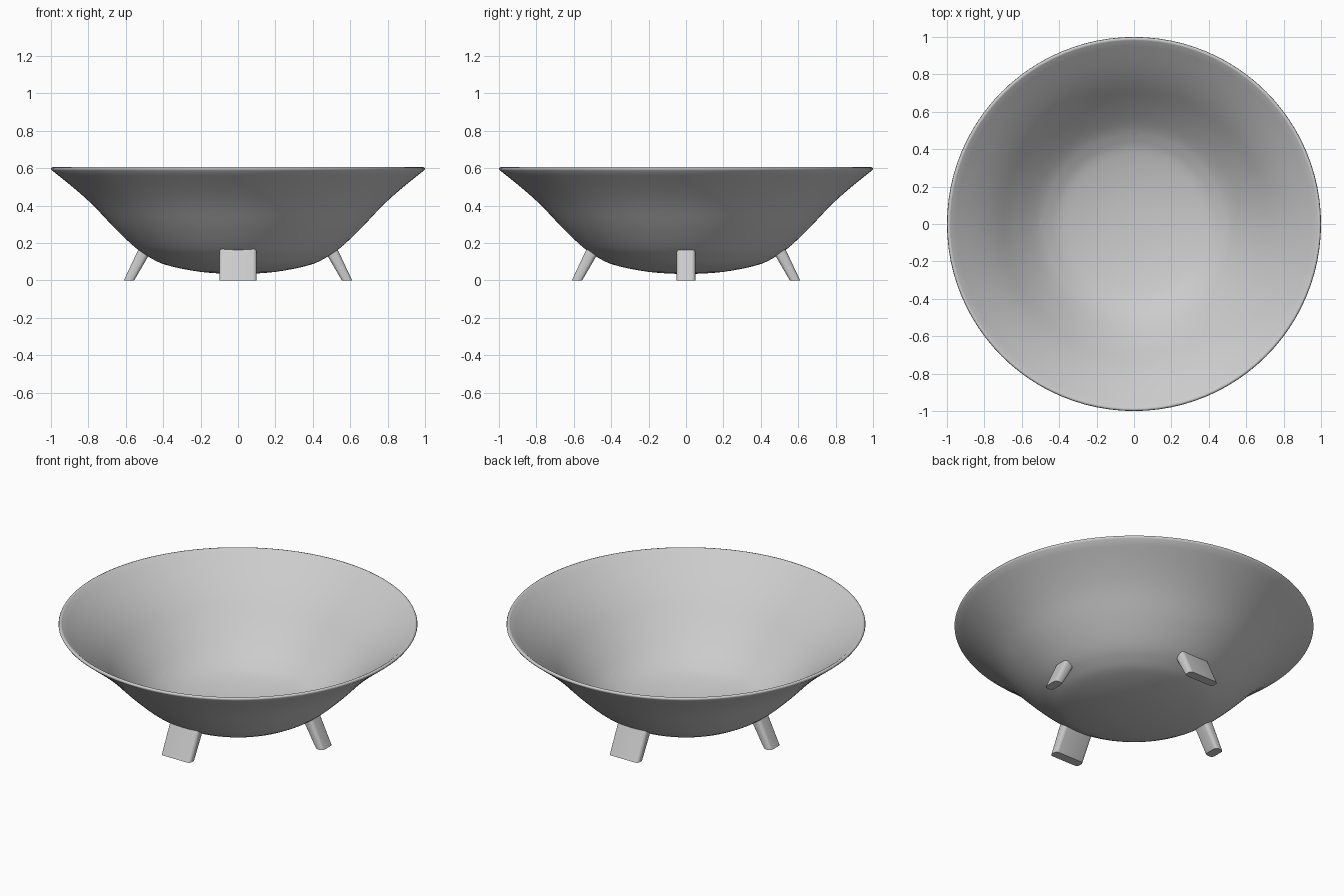
import bpy, bmesh, math
from mathutils import Vector

if "Cube" in bpy.data.objects:
    bpy.data.objects.remove(bpy.data.objects["Cube"])


def make_object(name, bm, angle):
    bmesh.ops.recalc_face_normals(bm, faces=bm.faces)
    mesh = bpy.data.meshes.new(name)
    bm.to_mesh(mesh)
    bm.free()
    obj = bpy.data.objects.new(name, mesh)
    bpy.context.collection.objects.link(obj)
    bpy.ops.object.select_all(action='DESELECT')
    obj.select_set(True)
    bpy.context.view_layer.objects.active = obj
    bpy.ops.object.shade_smooth_by_angle(angle=math.radians(angle))
    return obj


def smooth_curve(pts, steps=4):
    # Catmull-Rom through the given points
    p = [Vector(q) for q in pts]
    p = [Vector((-p[1].x, p[1].y))] + p + [2 * p[-1] - p[-2]]
    out = []
    for i in range(1, len(p) - 2):
        a, b, c, d = p[i - 1:i + 3]
        for s in range(steps):
            t = s / steps
            out.append(0.5 * (2 * b + (c - a) * t + (2 * a - 5 * b + 4 * c - d) * t**2
                              + (3 * b - a - 3 * c + d) * t**3))
    return out + [p[-2]]


# Bowl: outer profile, rounded rim, inner offset profile
THICK = 0.02
outer = smooth_curve([(0, 0.035), (0.2, 0.046), (0.38, 0.082), (0.47, 0.122), (0.55, 0.177),
                      (0.66, 0.281), (0.77, 0.397), (0.87, 0.488), (0.994, 0.588)])
inner = []
for i, q in enumerate(outer):
    t = outer[min(i + 1, len(outer) - 1)] - outer[max(i - 1, 0)]
    n = Vector((-t.y, t.x)).normalized()
    inner.append(Vector((0, q.y + THICK)) if i == 0 else q + n * THICK)
rim = [Vector((1.0, 0.597)), Vector((0.997, 0.604)), Vector((0.988, 0.607))]
profile = outer + rim + inner[::-1]

bm = bmesh.new()
verts = [bm.verts.new((q.x, 0, q.y)) for q in profile]
edges = [bm.edges.new(pair) for pair in zip(verts, verts[1:])]
bmesh.ops.spin(bm, geom=verts + edges, cent=(0, 0, 0), axis=(0, 0, 1),
               angle=2 * math.pi, steps=96, use_duplicate=False)
bmesh.ops.remove_doubles(bm, verts=bm.verts, dist=0.0005)
make_object("bowl", bm, 60)


# Splayed legs: rounded rectangular section, level foot, top sunk into the bowl
def leg(name, width, angle):
    corner, half_t = 0.02, 0.0275
    section = []
    for sx, sy, start in ((1, 1, 0), (-1, 1, 90), (-1, -1, 180), (1, -1, 270)):
        for k in range(5):
            a = math.radians(start + k * 22.5)
            section.append((sx * (half_t - corner) + corner * math.cos(a),
                            sy * (width / 2 - corner) + corner * math.sin(a)))
    bm = bmesh.new()
    foot = [bm.verts.new((0.583 + u, v, 0)) for u, v in section]
    top = [bm.verts.new((0.498 + u, v, 0.163 + 0.65 * u)) for u, v in section]
    bm.faces.new(foot)
    bm.faces.new(top)
    for i in range(len(foot)):
        j = (i + 1) % len(foot)
        bm.faces.new((foot[i], foot[j], top[j], top[i]))
    obj = make_object(name, bm, 40)
    obj.rotation_euler.z = math.radians(angle)


leg("right_leg", 0.1, 0)
leg("left_leg", 0.1, 180)
leg("back_leg", 0.2, 90)
leg("front_leg", 0.2, 270)
